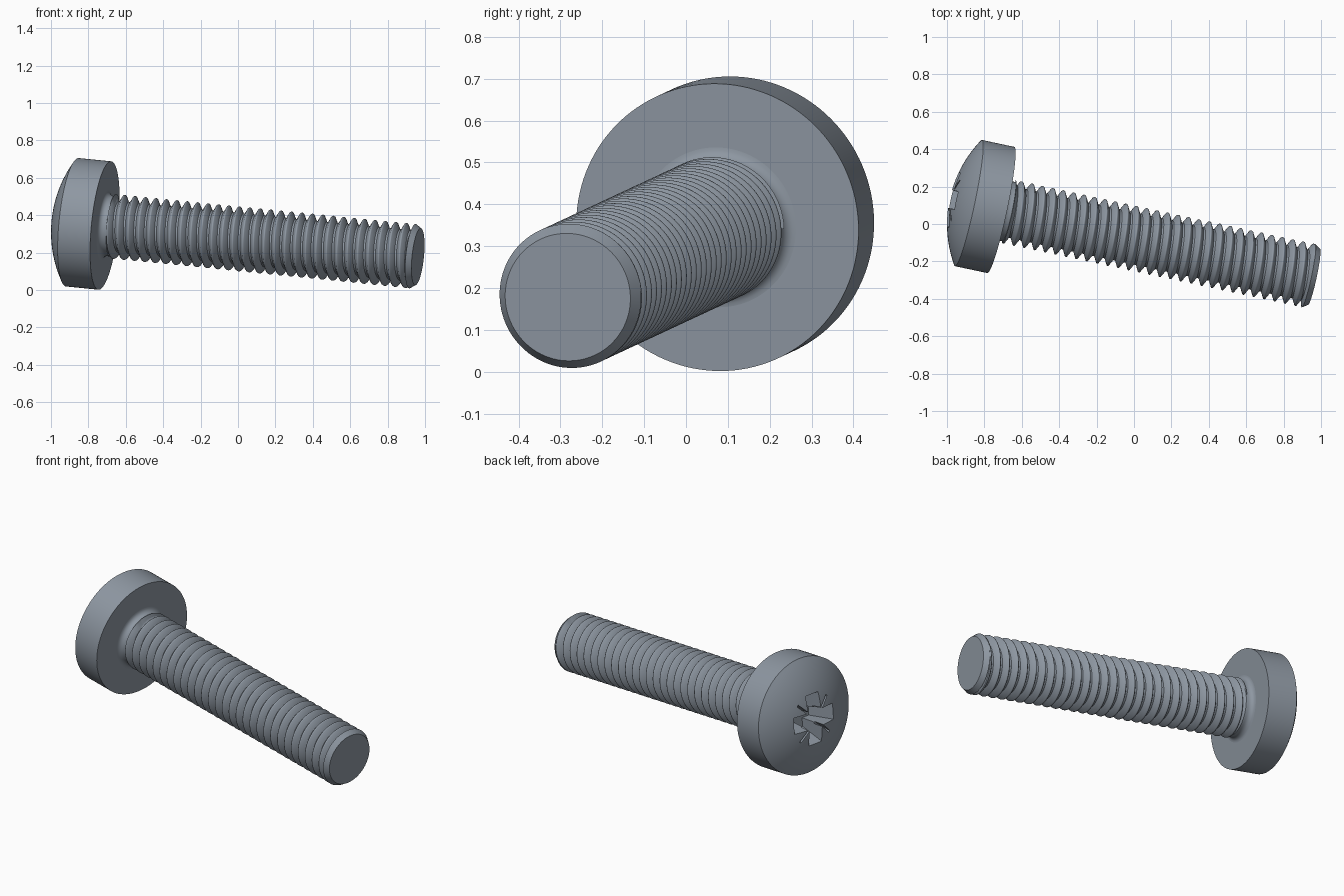
import bpy, bmesh, math
from mathutils import Matrix, Vector

if "Cube" in bpy.data.objects:
    bpy.data.objects.remove(bpy.data.objects["Cube"])

# Screw axis: local z runs from the underside of the head to the tip
AXIS = Vector((0.974, -0.208, -0.097)).normalized()
PLACE = (Matrix.Translation((-0.712, 0.075, 0.345))
         @ AXIS.to_track_quat('Z', 'Y').to_matrix().to_4x4())
HEAD_R, RIM, APEX = 0.345, -0.178, -0.278
CREST, ROOT, PITCH = 0.173, 0.137, 0.0573
LENGTH, CHAMFER = 1.72, 0.03

steel = bpy.data.materials.new("grey steel")
steel.use_nodes = True
steel.diffuse_color = (0.27, 0.31, 0.36, 1)
steel.node_tree.nodes["Principled BSDF"].inputs["Base Color"].default_value = steel.diffuse_color


def finish(name, bm):
    bmesh.ops.recalc_face_normals(bm, faces=bm.faces)
    mesh = bpy.data.meshes.new(name)
    bm.to_mesh(mesh)
    bm.free()
    mesh.materials.append(steel)
    ob = bpy.data.objects.new(name, mesh)
    bpy.context.collection.objects.link(ob)
    ob.matrix_world = PLACE
    return ob


def smooth(ob, angle):
    bpy.ops.object.select_all(action='DESELECT')
    ob.select_set(True)
    bpy.context.view_layer.objects.active = ob
    bpy.ops.object.shade_smooth_by_angle(angle=math.radians(angle))


def lathe(name, profile, sides=96):
    """Closed solid of revolution from (radius, height) points, flat capped."""
    bm = bmesh.new()
    rings = []
    for r, z in profile:
        rings.append([bm.verts.new((r * math.cos(a), r * math.sin(a), z))
                      for a in (math.tau * i / sides for i in range(sides))])
    for low, high in zip(rings, rings[1:]):
        for i in range(sides):
            j = (i + 1) % sides
            bm.faces.new((low[i], low[j], high[j], high[i]))
    bm.faces.new(rings[0])
    bm.faces.new(rings[-1])
    return finish(name, bm)


def slot_cutter(turn, top, bottom):
    """Tapered bar across the axis; top and bottom are (half length, half width, height)."""
    bm = bmesh.new()
    bmesh.ops.create_cube(bm, size=2)
    for v in bm.verts:
        l, w, z = top if v.co.z < 0 else bottom
        v.co = (v.co.x * l, v.co.y * w, z)
    bmesh.ops.rotate(bm, verts=bm.verts, matrix=Matrix.Rotation(turn, 3, 'Z'))
    return finish("recess_cutter", bm)


# Pan head with a shallow spherical dome
rise = RIM - APEX
dome_r = (HEAD_R ** 2 + rise ** 2) / (2 * rise)
sweep = math.asin(HEAD_R / dome_r)
dome = [(dome_r * math.sin(sweep * k / 14), APEX + dome_r * (1 - math.cos(sweep * k / 14)))
        for k in range(1, 15)]
head = lathe("pan_head", dome + [(HEAD_R, 0)], 128)

# Cross recess with four fine diagonal ticks
bpy.context.view_layer.objects.active = head
for k in range(4):
    if k % 2 == 0:
        cutter = slot_cutter(k * math.pi / 4, (0.175, 0.053, -0.32), (0.09, 0.038, -0.12))
    else:
        cutter = slot_cutter(k * math.pi / 4, (0.195, 0.006, -0.3), (0.11, 0.006, -0.21))
    cutter.hide_render = True
    mod = head.modifiers.new("recess", 'BOOLEAN')
    mod.operation = 'DIFFERENCE'
    mod.solver = 'EXACT'
    mod.object = cutter
    bpy.ops.object.modifier_apply(modifier=mod.name)
    bpy.data.objects.remove(cutter)
smooth(head, 25)

# Shank: filleted neck, core and chamfered tip
fillet = 0.03
neck = [(0.162 + fillet * (1 - math.sin(a)), fillet * (1 - math.cos(a)))
        for a in (math.pi / 2 * k / 6 for k in range(7))]
shank = lathe("shank", neck + [(0.162, 0.045), (ROOT, 0.065), (ROOT, LENGTH - CHAMFER - 0.012),
                               (CREST, LENGTH - CHAMFER), (0.153, LENGTH)])
smooth(shank, 25)

# Right-handed helical thread
section = [(0, ROOT), (0.18, ROOT), (0.5, CREST - 0.002), (0.56, CREST),
           (0.62, CREST), (0.68, CREST - 0.002)]
start, end, sides = 0.045, LENGTH - CHAMFER - 0.001, 72
turns = int((end - start) / PITCH) + 3
bm = bmesh.new()
columns = []
for i in range(sides + 1):
    a = math.tau * i / sides
    column = []
    for n in range(-1, turns):
        for phase, r in section:
            z = start + PITCH * (n + phase + i / sides)
            z = min(max(z, start), end)
            column.append(bm.verts.new((r * math.cos(a), r * math.sin(a), z)))
    columns.append(column)
for left, right in zip(columns, columns[1:]):
    for k in range(len(left) - 1):
        if right[k + 1].co.z > start and left[k].co.z < end:
            bm.faces.new((left[k], right[k], right[k + 1], left[k + 1]))
bmesh.ops.remove_doubles(bm, verts=bm.verts, dist=0.00005)
loose = [v for v in bm.verts if not v.link_faces]
bmesh.ops.delete(bm, geom=loose, context='VERTS')
thread = finish("thread", bm)
smooth(thread, 35)
